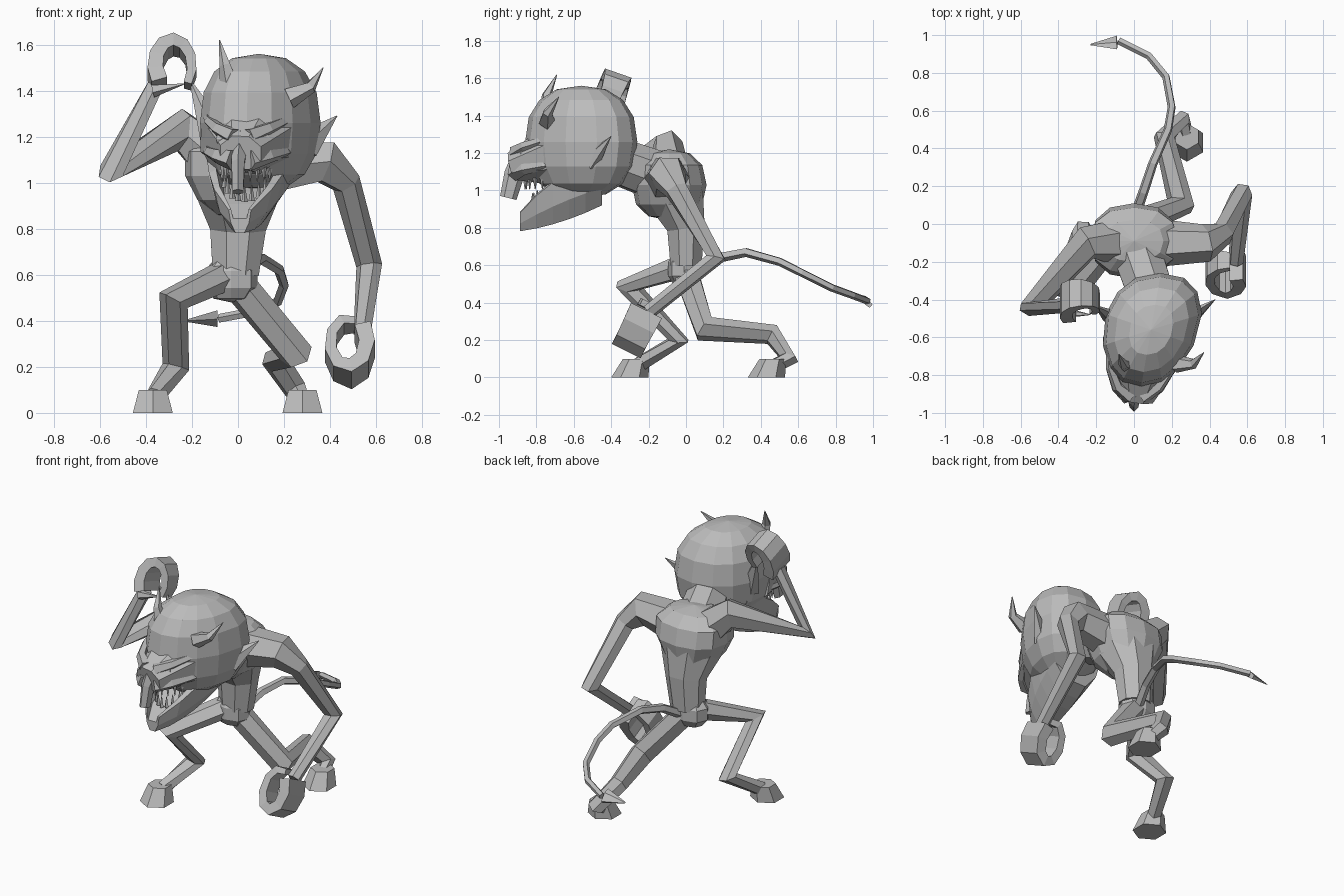
import bpy, bmesh, math
from mathutils import Vector, Matrix

cube = bpy.data.objects.get("Cube")
if cube:
    bpy.data.objects.remove(cube, do_unlink=True)

# One flat colour for the whole creature
GREY = (.5, .5, .5, 1)
clay = bpy.data.materials.new("clay_grey")
clay.use_nodes = True
clay.diffuse_color = GREY
for node in clay.node_tree.nodes:
    if node.type == 'BSDF_PRINCIPLED':
        node.inputs["Base Color"].default_value = GREY

SIDEWAYS = Vector((1, 0, 0))
DEPTH = Vector((0, 1, 0))
UPWARD = Vector((0, 0, 1))


def finish(name, bm):
    bmesh.ops.recalc_face_normals(bm, faces=bm.faces[:])
    mesh = bpy.data.meshes.new(name)
    bm.to_mesh(mesh)
    bm.free()
    mesh.materials.append(clay)
    obj = bpy.data.objects.new(name, mesh)
    bpy.context.scene.collection.objects.link(obj)


def loft(name, rings):
    """Skin a list of equal point rings and cap both ends."""
    bm = bmesh.new()
    loops = [[bm.verts.new(point) for point in ring] for ring in rings]
    for near, far in zip(loops, loops[1:]):
        for i in range(len(near)):
            bm.faces.new((near[i - 1], near[i], far[i], far[i - 1]))
    bm.faces.new(loops[0])
    bm.faces.new(loops[-1])
    finish(name, bm)


def limb(name, path, thick, thin, ref=UPWARD, wide=1, sides=6, power=2):
    """Sweep a tapering polygon along a path; wide stretches it along ref."""
    points = [Vector(point) for point in path]
    steps = [(b - a).normalized() for a, b in zip(points, points[1:])]
    across = ref
    rings = []
    for i, point in enumerate(points):
        before = steps[max(i - 1, 0)]
        after = steps[min(i, len(steps) - 1)]
        along = (before + after).normalized()
        across = (across - along * across.dot(along)).normalized()
        other = along.cross(across)
        # Ease the taper, and widen the joints where the path bends
        ease = (1 - i / len(steps)) ** power
        radius = (thin + (thick - thin) * ease) * min(1.25, 1 / along.dot(after))
        ring = []
        for k in range(sides):
            angle = math.tau * (k + .5) / sides
            ring.append(point + across * (radius * wide * math.cos(angle))
                        + other * (radius * math.sin(angle)))
        rings.append(ring)
    loft(name, rings)


def spike(name, base, tip, radius, bend=(0, 0, 0), ref=UPWARD, wide=1):
    """A pointed part whose middle is pushed sideways by bend."""
    base, tip = Vector(base), Vector(tip)
    middle = (base + tip) / 2 + Vector(bend)
    limb(name, (base, middle, tip), radius, .002, ref, wide, sides=5, power=1)


def blob(name, centre, size, reshape=None, segments=12, rows=8):
    """A faceted, slightly boxy ellipsoid; reshape edits the unit ball first."""
    bm = bmesh.new()
    bmesh.ops.create_uvsphere(bm, u_segments=segments, v_segments=rows, radius=1)
    for vert in bm.verts:
        vert.co = [math.copysign(abs(p) ** .85, p) for p in vert.co]
        if reshape:
            reshape(vert.co)
        vert.co = [c + s * p for c, s, p in zip(centre, size, vert.co)]
    finish(name, bm)


def head_x(y, offset=0):
    """The head is turned a little, so its centre line drifts with depth."""
    return .16 * (y + 1) + offset


# Torso
def broaden_upward(point):
    point.x *= 1 + .25 * point.z


blob("chest", (0, -.09, 1.03), (.23, .2, .19), broaden_upward, rows=6)
limb("waist", [(0, -.05, .95), (0, 0, .8), (-.01, 0, .6)], .16, .09, ref=SIDEWAYS, wide=1.2, sides=8)
blob("pelvis", (-.03, -.01, .58), (.12, .09, .1), segments=8, rows=5)
limb("neck", [(0, -.1, 1.06), (.1, -.4, 1.17)], .14, .13, sides=8)


# Head
def turn_and_narrow(point):
    point.x *= 1 + .2 * min(point.y, 0)
    point.x += .2 * point.y


blob("skull", (.09, -.56, 1.26), (.26, .3, .3), turn_and_narrow, segments=14)
limb("muzzle", [(head_x(-.65), -.65, 1.2), (head_x(-.93), -.93, 1.13)], .2, .08,
     ref=SIDEWAYS, wide=1.2, sides=8)
limb("nose", [(.01, -.85, 1.18), (0, -.92, 1.08), (0, -.95, .96)], .08, .045, ref=SIDEWAYS, wide=.6)

# Lower jaw: a hollow trough that narrows and drops toward the chin
rings = []
for step in range(6):
    t = step / 5 * .97
    y = -.45 * (1 + t)
    rim = 1.15 - .28 * t * t
    deep = rim - (.92 - .22 * t + .08 * t * t)
    width = .2 * math.sqrt(1 - t * t)
    half = [(.6, .4), (.8, 0), (1, .05), (.8, .6), (.4, 1)]
    mirrored = [(-side, drop) for side, drop in reversed(half)]
    rings.append([(head_x(y, width * side - .01), y, rim - deep * drop)
                  for side, drop in half + mirrored])
loft("lower_jaw", rings)

# Teeth along both jaws
bm = bmesh.new()
for lower in (True, False):
    for k in range(-5, 6):
        angle = k / 4
        y = (-.62 if lower else -.66) - .2 * math.cos(angle)
        z = 1.09 - .14 * math.cos(angle) if lower else 1.04
        spot = Matrix.Translation((head_x(y, .12 * math.sin(angle)), y, z))
        if not lower:
            spot = spot @ Matrix.Rotation(math.pi, 4, 'X')
        bmesh.ops.create_cone(bm, cap_ends=True, segments=4, radius1=.014, radius2=.002,
                              depth=.07, matrix=spot)
finish("teeth", bm)

# Brows, cheeks and eyes wrap around each half of the face
for side, sign in (("left", 1), ("right", -1)):
    for part, height, rise, radius in (("brow", 1.2, .1, .04), ("cheek", 1.1, .05, .05)):
        path = []
        for k in range(4):
            angle = math.radians(10 + 25 * k)
            y = -.6 - .32 * math.cos(angle)
            path.append((head_x(y, sign * .19 * math.sin(angle)), y, height + rise * k / 3))
        limb(side + "_" + part, path, radius, .02, sides=5)
    blob(side + "_eye", (head_x(-.87, sign * .09), -.87, 1.19), (.03, .03, .03),
         segments=6, rows=4)

# Horns and ears
spike("right_horn", (-.03, -.74, 1.4), (-.08, -.69, 1.62), .05, bend=(0, -.03, 0), ref=SIDEWAYS)
spike("left_horn", (.22, -.74, 1.37), (.37, -.68, 1.5), .05, bend=(.02, -.03, -.02))
spike("left_ear", (.29, -.5, 1.16), (.43, -.4, 1.29), .07, ref=DEPTH, wide=.6)
spike("right_ear", (-.1, -.5, 1.2), (-.21, -.43, 1.45), .07, ref=DEPTH, wide=.6)

# Arms: shoulder to elbow to wrist
limb("left_arm", [(.1, -.1, 1.06), (.38, -.1, 1.09), (.47, -.05, 1), (.57, .16, .64),
                  (.54, -.2, .35)], .13, .04)
limb("right_arm", [(-.1, -.1, 1.1), (-.25, -.1, 1.23), (-.55, -.45, 1.05), (-.36, -.43, 1.42)],
     .12, .04)


# Curled hands: wide bands bent into a loop, tilted away from upright
def hand(name, centre, start, sweep, tilt):
    path = []
    for k in range(9):
        angle = math.radians(start - sweep * k / 8)
        rise = .11 * math.sin(angle)
        path.append(Vector(centre) + Vector((.08 * math.cos(angle), tilt * rise, rise)))
    limb(name, path, .05, .025, ref=Vector((0, 1, -tilt)), wide=2.6, sides=4, power=1)


hand("left_hand", (.48, -.25, .28), 40, 330, .5)
hand("right_hand", (-.28, -.41, 1.49), 220, 260, .35)
spike("right_thumb", (-.37, -.47, 1.4), (-.23, -.48, 1.43), .03)

# Legs: hip to knee to heel to hoof
limb("left_leg", [(0, 0, .56), (.25, .1, .26), (.16, .46, .23), (.25, .55, .1), (.28, .45, .05)],
     .075, .04)
limb("right_leg", [(-.05, 0, .6), (-.28, -.31, .49), (-.27, -.04, .2), (-.36, -.25, .07)],
     .07, .045)

# Hooves narrow upward and lean back
for side, x, y in (("left", .28, .43), ("right", -.37, -.3)):
    bm = bmesh.new()
    bmesh.ops.create_cone(bm, cap_ends=True, segments=6, radius1=.1, radius2=.07, depth=.1,
                          matrix=Matrix.Translation((x, y, .05)))
    for vert in bm.verts:
        vert.co.y += vert.co.z / 3
    finish(side + "_hoof", bm)

# Tail with a flat arrow tip
limb("tail", [(0, .03, .56), (.05, .17, .64), (.1, .32, .67), (.18, .5, .62), (.2, .62, .56),
              (.17, .78, .48), (.08, .89, .44), (-.08, .97, .41)], .03, .02, sides=5)
spike("tail_tip", (-.09, .96, .41), (-.23, .95, .4), .02, ref=Vector((0, 1, -1)), wide=2.5)
